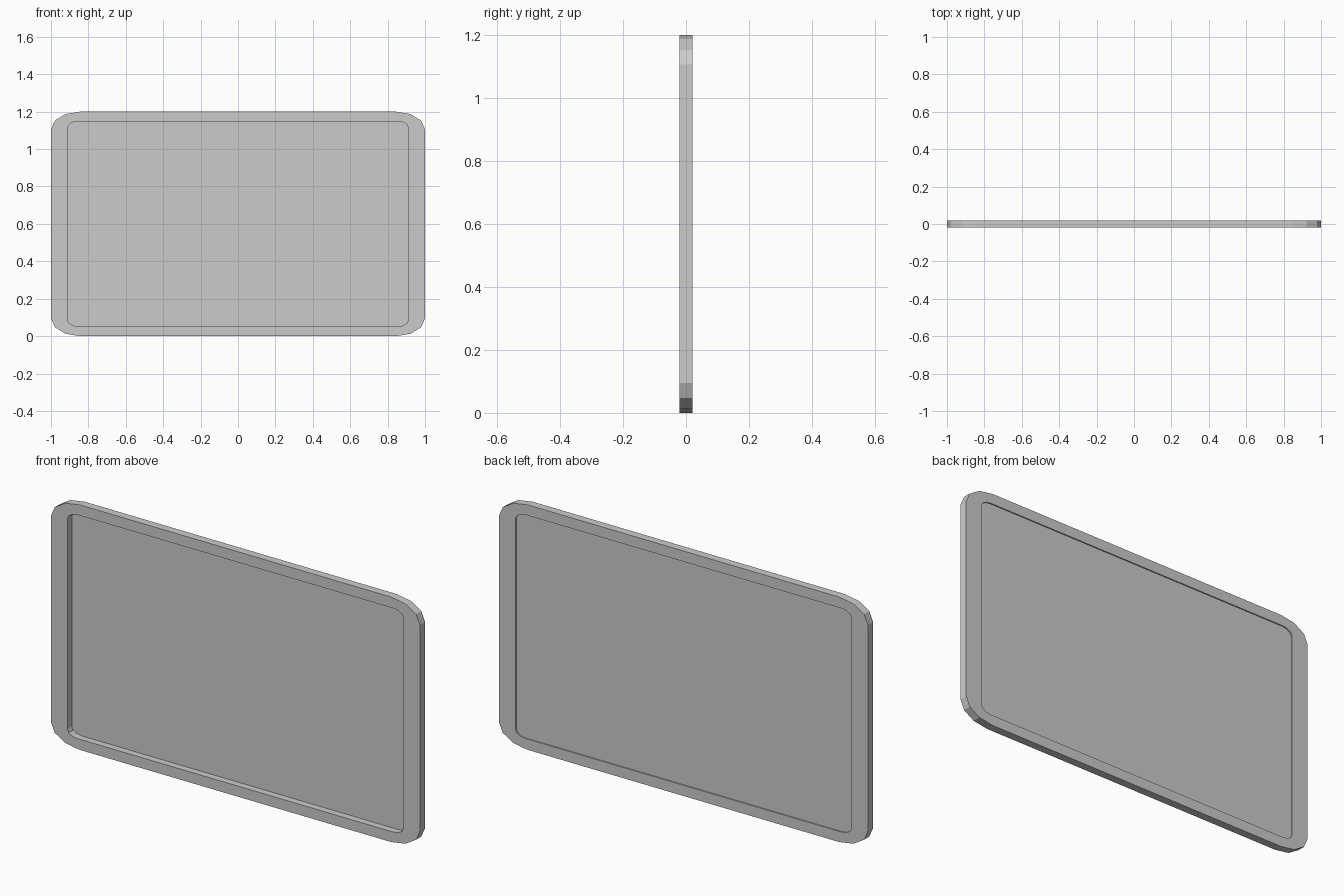
import bpy, bmesh
from math import cos, sin, pi

if "Cube" in bpy.data.objects:
    bpy.data.objects.remove(bpy.data.objects["Cube"])

MID_Z = 0.6
STEPS = 3  # segments per rounded corner


def outline(half_w, half_h, rx, rz):
    """Rectangle in x/z with elliptical corners, anticlockwise."""
    pts = []
    for q, (sx, sz) in enumerate([(1, 1), (-1, 1), (-1, -1), (1, -1)]):
        for i in range(STEPS + 1):
            a = (q + i / STEPS) * pi / 2
            pts.append((sx * (half_w - rx) + rx * cos(a),
                        MID_Z + sz * (half_h - rz) + rz * sin(a)))
    return pts


def finish(name, bm):
    bmesh.ops.recalc_face_normals(bm, faces=bm.faces)
    mesh = bpy.data.meshes.new(name)
    bm.to_mesh(mesh)
    bm.free()
    obj = bpy.data.objects.new(name, mesh)
    bpy.context.collection.objects.link(obj)
    return obj


outer = outline(1.0, 0.6, 0.155, 0.095)
inner = outline(0.91, 0.548, 0.055, 0.032)

# Frame: rectangular section swept round the two outlines
bm = bmesh.new()
rings = [[bm.verts.new((x, y, z)) for x, z in pts]
         for pts, y in [(outer, -0.02), (outer, 0.02), (inner, 0.02), (inner, -0.02)]]
n = len(outer)
for k in range(4):
    a, b = rings[k], rings[(k + 1) % 4]
    for i in range(n):
        j = (i + 1) % n
        bm.faces.new((a[i], a[j], b[j], b[i]))
finish("frame", bm)

# Panel: thin sheet set deep in the frame, just short of the back
bm = bmesh.new()
bm.faces.new([bm.verts.new((x, 0.014, z)) for x, z in reversed(inner)])
finish("panel", bm)
